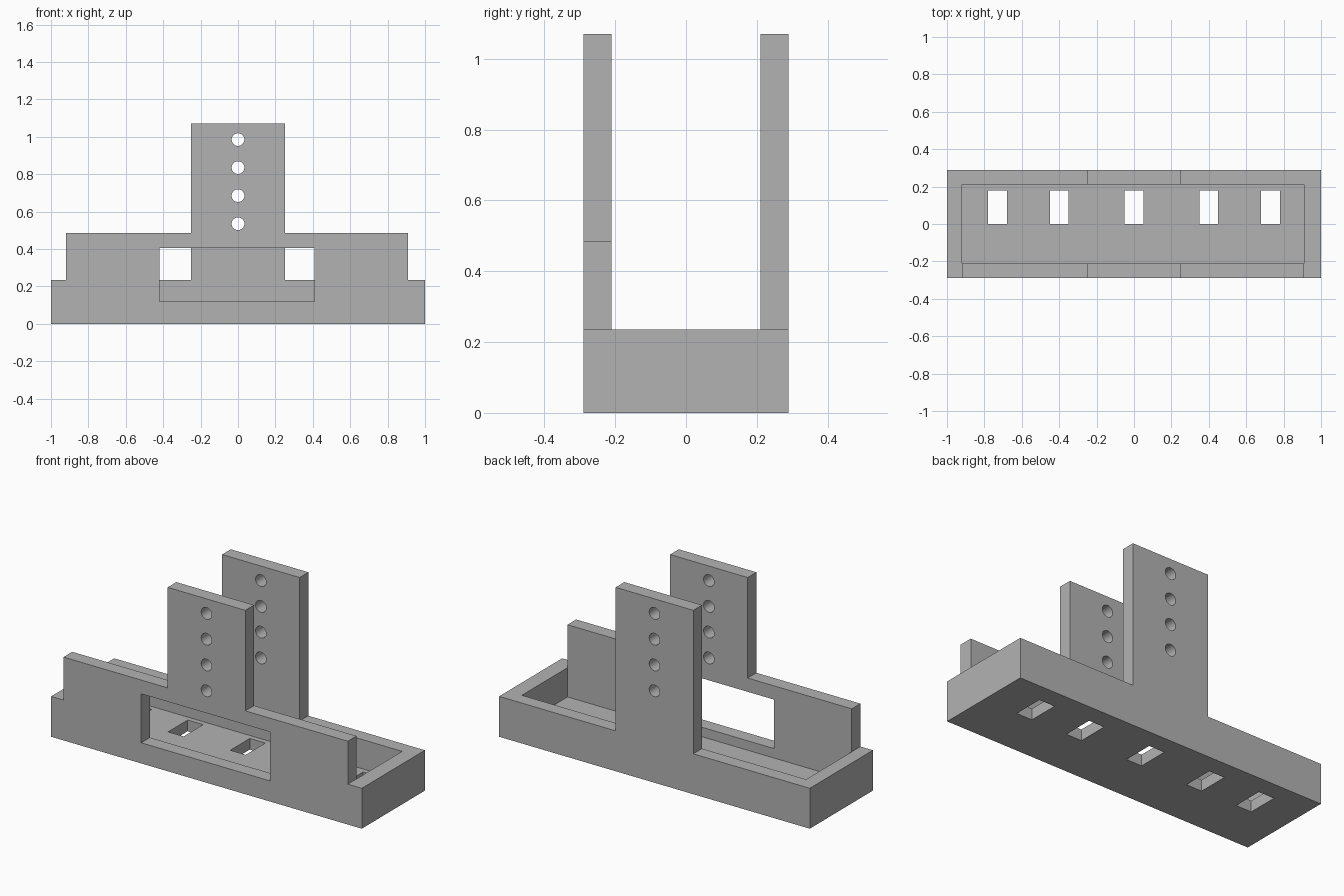
import bpy
import bmesh
from mathutils import Matrix, Vector

if "Cube" in bpy.data.objects:
    bpy.data.objects.remove(bpy.data.objects["Cube"], do_unlink=True)

HALF_DEPTH = 0.29
INNER_FRONT, INNER_BACK = -0.21, 0.21
INNER_LEFT, INNER_RIGHT = 0.91, -0.92
RIM, FLOOR, SHOULDER, TOP = 0.235, 0.065, 0.485, 1.07
TOWER = 0.25

grey = bpy.data.materials.new("plain_grey")
grey.use_nodes = True
colour = (0.45, 0.45, 0.45, 1)
grey.diffuse_color = colour
grey.node_tree.nodes["Principled BSDF"].inputs["Base Color"].default_value = colour


def make_object(name, bm):
    bmesh.ops.recalc_face_normals(bm, faces=bm.faces)
    mesh = bpy.data.meshes.new(name)
    bm.to_mesh(mesh)
    bm.free()
    mesh.materials.append(grey)
    obj = bpy.data.objects.new(name, mesh)
    bpy.context.collection.objects.link(obj)
    return obj


def panel(name, outline, y0, y1):
    """Extrude an x-z outline from y0 to y1."""
    bm = bmesh.new()
    face = bm.faces.new([bm.verts.new((x, y0, z)) for x, z in outline])
    new = bmesh.ops.extrude_face_region(bm, geom=[face])["geom"]
    verts = [g for g in new if isinstance(g, bmesh.types.BMVert)]
    bmesh.ops.translate(bm, verts=verts, vec=Vector((0, y1 - y0, 0)))
    return make_object(name, bm)


def box(name, x0, x1, y0, y1, z0, z1):
    return panel(name, [(x0, z0), (x1, z0), (x1, z1), (x0, z1)], y0, y1)


def peg(name, z):
    """Round cutter running through both uprights."""
    bm = bmesh.new()
    place = Matrix.Translation((0, 0, z)) @ Matrix.Rotation(1.570796, 4, "X")
    bmesh.ops.create_cone(bm, cap_ends=True, segments=32, radius1=0.034,
                          radius2=0.034, depth=1, matrix=place)
    return make_object(name, bm)


def combine(target, other, operation):
    """Apply a boolean and discard the helper."""
    mod = target.modifiers.new(operation, "BOOLEAN")
    mod.operation = operation
    mod.solver = "EXACT"
    mod.object = other
    bpy.context.view_layer.objects.active = target
    bpy.ops.object.modifier_apply(modifier=mod.name)
    bpy.data.objects.remove(other, do_unlink=True)


# Tray with its hollow
holder = box("slotted_tray_holder", -1, 1, -HALF_DEPTH, HALF_DEPTH, 0, RIM)
combine(holder, box("hollow", INNER_RIGHT, INNER_LEFT, INNER_FRONT, INNER_BACK,
                    FLOOR, 1), "DIFFERENCE")

# Front panel: low shoulders either side of a tall upright
front = [(INNER_RIGHT, RIM), (INNER_LEFT, RIM), (INNER_LEFT, SHOULDER),
         (TOWER, SHOULDER), (TOWER, TOP), (-TOWER, TOP),
         (-TOWER, SHOULDER), (INNER_RIGHT, SHOULDER)]
combine(holder, panel("front_panel", front, -HALF_DEPTH, INNER_FRONT), "UNION")

# Back upright
combine(holder, box("back_upright", -TOWER, TOWER, INNER_BACK, HALF_DEPTH,
                    RIM, TOP), "UNION")

# Window in the front panel
combine(holder, box("window", -0.42, 0.41, -0.5, 0, 0.12, 0.405), "DIFFERENCE")

# Floor slots
for x in (-0.73, -0.4, 0, 0.4, 0.73):
    combine(holder, box("slot", x - 0.05, x + 0.05, 0, 0.18, -0.1, 0.2),
            "DIFFERENCE")

# Peg holes through both uprights
for i in range(4):
    combine(holder, peg("peg_hole", 0.535 + 0.15 * i), "DIFFERENCE")

# Flat faces, smooth hole walls
bpy.ops.object.select_all(action="DESELECT")
holder.select_set(True)
bpy.context.view_layer.objects.active = holder
bpy.ops.object.shade_smooth_by_angle()
